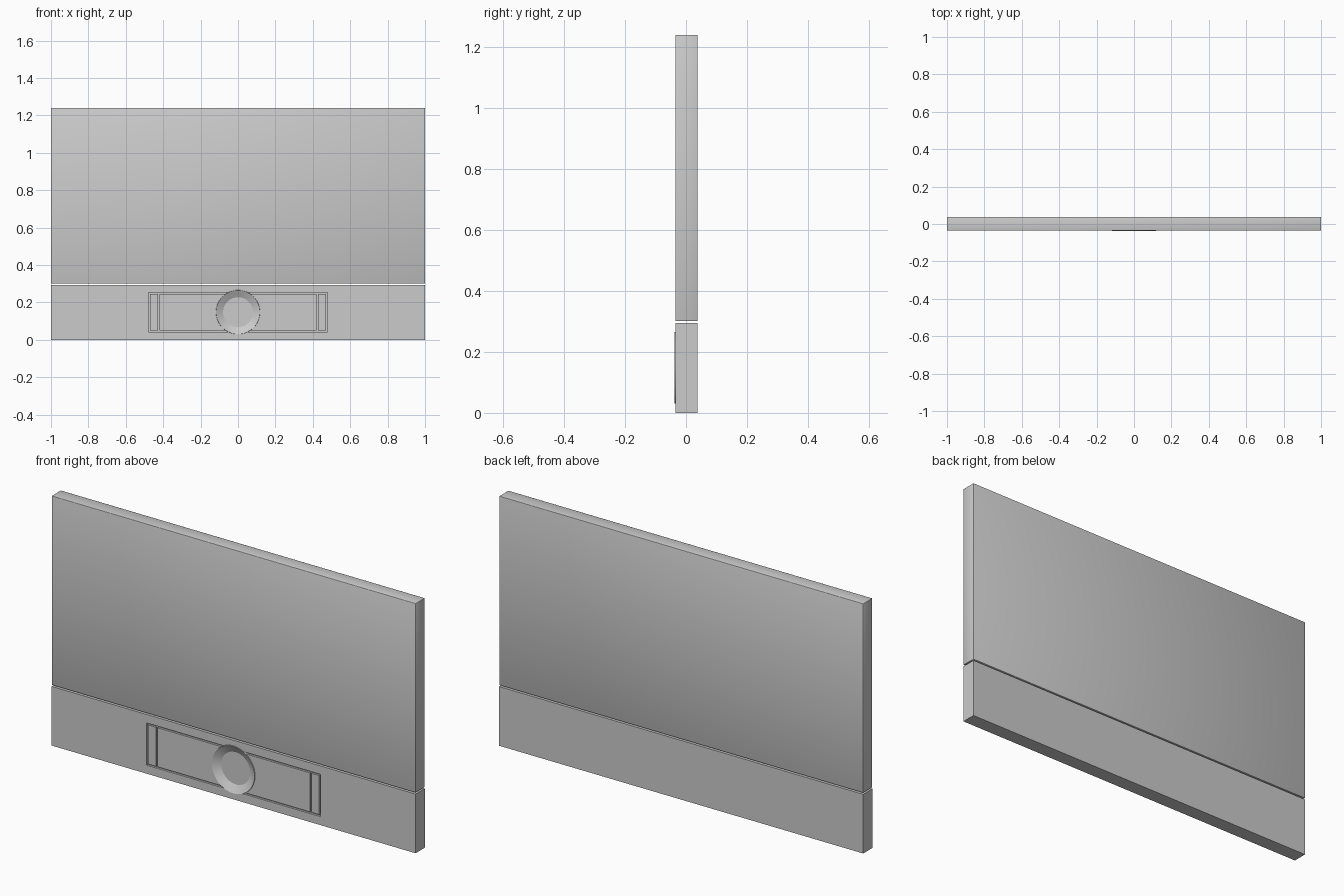
import bpy, bmesh, math

if "Cube" in bpy.data.objects:
    bpy.data.objects.remove(bpy.data.objects["Cube"])

Y0, Y1 = -0.0345, 0.0375      # front and back of the panels
CZ, R = 0.148, 0.118          # dial centre height and radius


def box(name, x0, x1, y0, y1, z0, z1):
    bm = bmesh.new()
    bmesh.ops.create_cube(bm, size=1)
    for v in bm.verts:
        v.co.x = (x0 + x1) / 2 + v.co.x * (x1 - x0)
        v.co.y = (y0 + y1) / 2 + v.co.y * (y1 - y0)
        v.co.z = (z0 + z1) / 2 + v.co.z * (z1 - z0)
    return finish(bm, name)


def lathe(name, profile, n=64):
    """Closed solid turned about the y axis from (radius, y) points."""
    bm = bmesh.new()
    rings = [[bm.verts.new((r * math.cos(2 * math.pi * i / n), y,
                            CZ + r * math.sin(2 * math.pi * i / n))) for i in range(n)]
             for r, y in profile]
    for a, b in zip(rings, rings[1:]):
        for i in range(n):
            j = (i + 1) % n
            bm.faces.new((a[i], a[j], b[j], b[i]))
    bm.faces.new(rings[0])
    bm.faces.new(rings[-1])
    bmesh.ops.recalc_face_normals(bm, faces=bm.faces)
    return finish(bm, name)


def finish(bm, name):
    me = bpy.data.meshes.new(name)
    bm.to_mesh(me)
    bm.free()
    ob = bpy.data.objects.new(name, me)
    bpy.context.collection.objects.link(ob)
    return ob


def activate(ob):
    bpy.ops.object.select_all(action='DESELECT')
    ob.select_set(True)
    bpy.context.view_layer.objects.active = ob


def cut(ob, cutter):
    mod = ob.modifiers.new("cut", 'BOOLEAN')
    mod.operation = 'DIFFERENCE'
    mod.solver = 'EXACT'
    mod.object = cutter
    activate(ob)
    bpy.ops.object.modifier_apply(modifier=mod.name)
    bpy.data.objects.remove(cutter)


# Upper panel with softened edges
upper = box("upper_panel", -1, 1, Y0, Y1, 0.301, 1.24)
bev = upper.modifiers.new("bevel", 'BEVEL')
bev.width, bev.segments = 0.002, 2
activate(upper)
bpy.ops.object.shade_smooth()

# Lower panel
lower = box("lower_panel", -1, 1, Y0, Y1, 0, 0.294)

# Engraved frame: two long grooves, then two upright grooves at each end
W, D, FX, FZ0, FZ1 = 0.008, 0.01, 0.478, 0.042, 0.252
for z in (FZ0, FZ1 - W):
    cut(lower, box("groove_cutter", -FX, FX, Y0 - 0.02, Y0 + D, z, z + W))
for s in (-1, 1):
    for x in (FX - W, 0.419):
        a, b = sorted((s * x, s * (x + W)))
        cut(lower, box("groove_cutter", a, b, Y0 - 0.02, Y0 + D, FZ0, FZ1))

# Round seat for the dial
cut(lower, lathe("seat_cutter", [(R - 0.001, Y0 - 0.02), (R - 0.001, 0.0)]))

# Dished dial: thin raised rim sloping in to a flat centre
dial = lathe("dial", [(R - 0.001, 0.0), (R, Y0), (R - 0.001, -0.0375),
                      (0.08, -0.0175)])
activate(dial)
bpy.ops.object.shade_smooth_by_angle(angle=math.radians(25))
